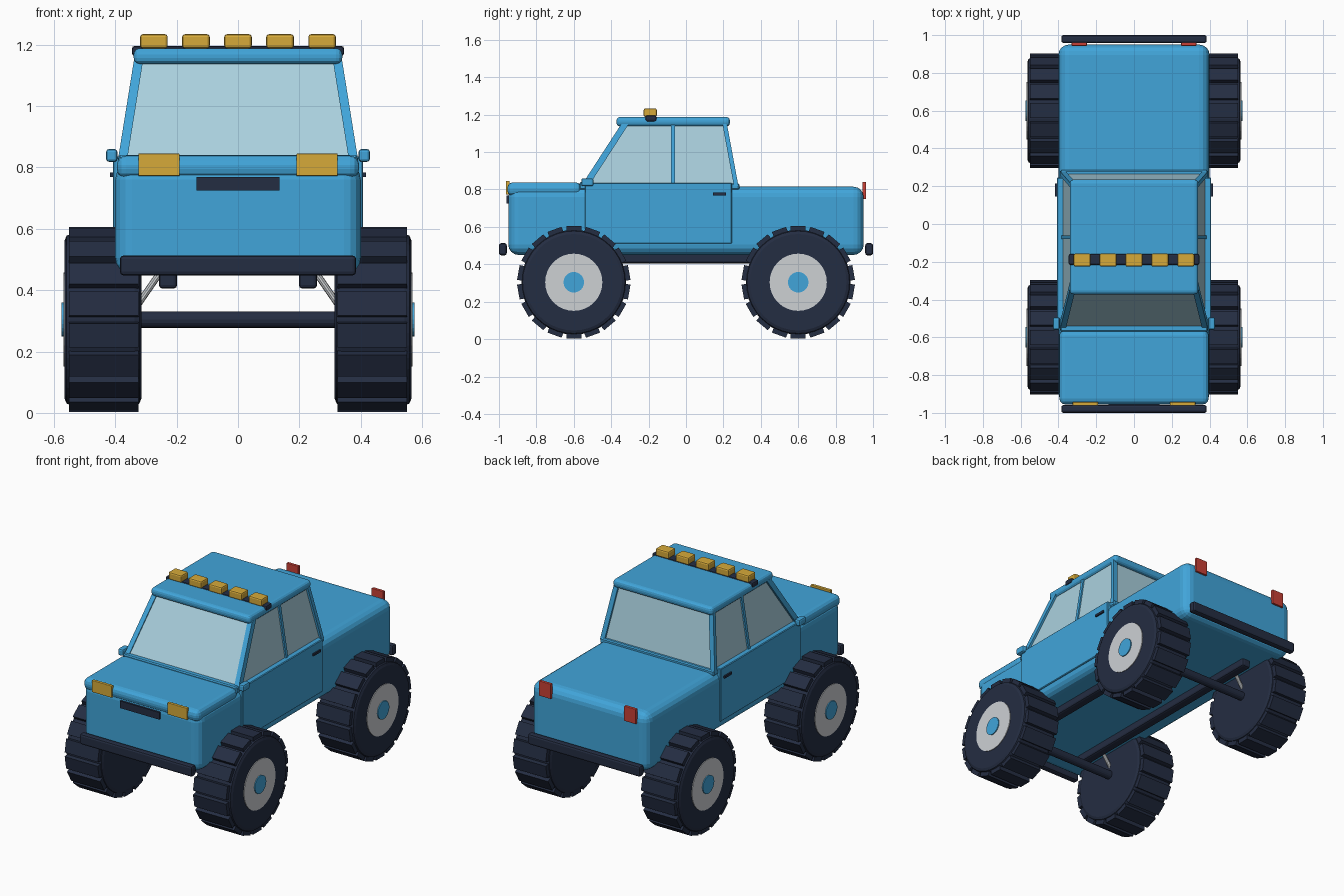
import bpy, bmesh, math
from mathutils import Vector, Matrix

cube = bpy.data.objects.get("Cube")
if cube:
    bpy.data.objects.remove(cube, do_unlink=True)


def material(name, r, g, b):
    """Flat colour given as 0-255 display values, stored as linear."""
    lin = [((c / 255 + 0.055) / 1.055) ** 2.4 for c in (r, g, b)] + [1.0]
    m = bpy.data.materials.new(name)
    m.use_nodes = True
    m.diffuse_color = lin
    m.node_tree.nodes["Principled BSDF"].inputs["Base Color"].default_value = lin
    return m


BLUE = material("body_blue", 65, 165, 218)
GLASS = material("pale_glass", 170, 208, 222)
DARK = material("dark_rubber", 36, 45, 66)
GREY = material("light_grey", 205, 209, 212)
AMBER = material("amber", 214, 170, 58)
RED = material("red", 200, 64, 54)


def finish(name, bm, mat, bevel=0, segments=2, angle=None):
    bmesh.ops.recalc_face_normals(bm, faces=bm.faces)
    mesh = bpy.data.meshes.new(name)
    bm.to_mesh(mesh)
    bm.free()
    mesh.materials.append(mat)
    ob = bpy.data.objects.new(name, mesh)
    bpy.context.collection.objects.link(ob)
    if bevel:
        mod = ob.modifiers.new("Bevel", "BEVEL")
        mod.width, mod.segments = bevel, segments
        mod.limit_method = "ANGLE" if angle else "NONE"
        if angle:
            mod.angle_limit = math.radians(angle)
    return ob


def add_box(bm, size, matrix):
    bmesh.ops.create_cube(bm, size=1, matrix=matrix @ Matrix.Diagonal((*size, 1)))


def box(name, mat, x, y, z, bevel=0, segments=2):
    """Box from (min, max) ranges on each axis."""
    bm = bmesh.new()
    spans = (x, y, z)
    centre = Vector([(a + b) / 2 for a, b in spans])
    add_box(bm, [abs(b - a) for a, b in spans], Matrix.Translation(centre))
    return finish(name, bm, mat, bevel, segments)


def side_box(name, mat, x, y, z, bevel=0):
    """A box and its mirror image across x = 0."""
    for side, s in (("left", 1), ("right", -1)):
        box(f"{side}_{name}", mat, (x[0] * s, x[1] * s), y, z, bevel)


def rod(name, mat, a, b, radius, sides=16, bevel=0):
    """Cylinder between two points."""
    a, b = Vector(a), Vector(b)
    bm = bmesh.new()
    turn = (b - a).to_track_quat("Z", "Y").to_matrix().to_4x4()
    bmesh.ops.create_cone(bm, cap_ends=True, segments=sides, radius1=radius, radius2=radius,
                          depth=(b - a).length, matrix=Matrix.Translation((a + b) / 2) @ turn)
    return finish(name, bm, mat, bevel, 2, 60)


def beam(name, mat, a, b, width, depth):
    """Rectangular bar between two points, depth measured along y."""
    bm = bmesh.new()
    rings = []
    for p in (a, b):
        corners = ((-1, -1), (1, -1), (1, 1), (-1, 1))
        rings.append([bm.verts.new((p[0] + i * width / 2, p[1] + j * depth / 2, p[2]))
                      for i, j in corners])
    bm.faces.new(rings[0])
    bm.faces.new(rings[1])
    for i in range(4):
        j = (i + 1) % 4
        bm.faces.new((rings[0][i], rings[0][j], rings[1][j], rings[1][i]))
    return finish(name, bm, mat)


# Body shell, hood, doors
box("body", BLUE, (-.4, .4), (-.95, .95), (.45, .815), .055, 4)
box("hood", BLUE, (-.395, .395), (-.955, -.56), (.765, .838), .03, 3)
box("door_section", BLUE, (-.408, .408), (-.54, .245), (.51, .835), .004, 1)
box("rear_window_sill", BLUE, (-.39, .39), (.24, .285), (.8, .832), .006, 1)
side_box("door_handle", DARK, (.4, .417), (.145, .215), (.769, .783))
side_box("mirror", BLUE, (.393, .43), (-.56, -.495), (.818, .86), .01)

# Glass cabin: a tapered block
BASE_X, TOP_X, BASE_Z, TOP_Z = .378, .325, .82, 1.15
BASE_Y, TOP_Y = (-.552, .268), (-.338, .207)
cabin = bmesh.new()
add_box(cabin, (1, 1, 1), Matrix())
for v in cabin.verts:
    top, rear = v.co.z > 0, v.co.y > 0
    width = TOP_X if top else BASE_X
    v.co = (math.copysign(width, v.co.x), (TOP_Y if top else BASE_Y)[rear], TOP_Z if top else BASE_Z)
finish("cabin_glass", cabin, GLASS)

# Pillars and roof
for side, s in (("left", 1), ("right", -1)):
    for end, k, depth in (("front", 0, .04), ("rear", 1, .024)):
        inset = .012 if k == 0 else 0
        beam(f"{side}_{end}_pillar", BLUE, (s * (BASE_X - .001), BASE_Y[k] + inset, BASE_Z),
             (s * (TOP_X - .001), TOP_Y[k] + inset, TOP_Z), .03, depth)
    beam(f"{side}_middle_pillar", BLUE, (s * (BASE_X - .003), -.07, BASE_Z),
         (s * (TOP_X - .003), -.07, TOP_Z), .024, .02)
box("windscreen_sill", BLUE, (-.39, .39), (-.57, -.53), (.8, .84), .006, 1)
box("roof", BLUE, (-.34, .34), (-.372, .235), (1.137, 1.188), .02, 3)

# Roof light bar
box("light_bar", DARK, (-.346, .346), (-.217, -.158), (1.163, 1.196), .01)
for i in range(5):
    cx = (i - 2) * .137
    box(f"roof_light_{i + 1}", AMBER, (cx - .045, cx + .045), (-.226, -.156), (1.188, 1.234), .009)

# Front and rear fittings
side_box("headlight", AMBER, (.19, .325), (-.962, -.943), (.772, .845), .003)
side_box("tail_light", RED, (.25, .33), (.943, .962), (.748, .84), .003)
box("grille", DARK, (-.135, .135), (-.96, -.93), (.724, .768))
for end, s in (("front", -1), ("rear", 1)):
    box(f"{end}_bumper", DARK, (-.385, .385), (s * .958, s), (.448, .513), .012)

# Chassis rails
side_box("chassis_rail", DARK, (.198, .258), (-.75, .75), (.405, .47), .012)

# Axles, struts and wheels
HUB_Z = .304
for end, y in (("front", -.6), ("rear", .6)):
    rod(f"{end}_axle", DARK, (-.33, y, HUB_Z), (.33, y, HUB_Z), .027)
    for side, s in (("left", 1), ("right", -1)):
        name = f"{end}_{side}"
        rod(f"{name}_strut", GREY, (s * .335, y, .34), (s * .245, y, .47), .011, 10)
        rod(f"{name}_tyre", DARK, (s * .315, y, HUB_Z), (s * .565, y, HUB_Z), .28, 40, .022)
        rod(f"{name}_rim", GREY, (s * .5, y, HUB_Z), (s * .569, y, HUB_Z), .153, 32)
        rod(f"{name}_hub", BLUE, (s * .5, y, HUB_Z), (s * .575, y, HUB_Z), .055, 24)
        # Ring of tread blocks
        tread = bmesh.new()
        for k in range(18):
            spin = Matrix.Rotation(k * math.tau / 18, 4, "X")
            add_box(tread, (.226, .08, .05),
                    Matrix.Translation((s * .438, y, HUB_Z)) @ spin @ Matrix.Translation((0, 0, .276)))
        finish(f"{name}_tread", tread, DARK)
